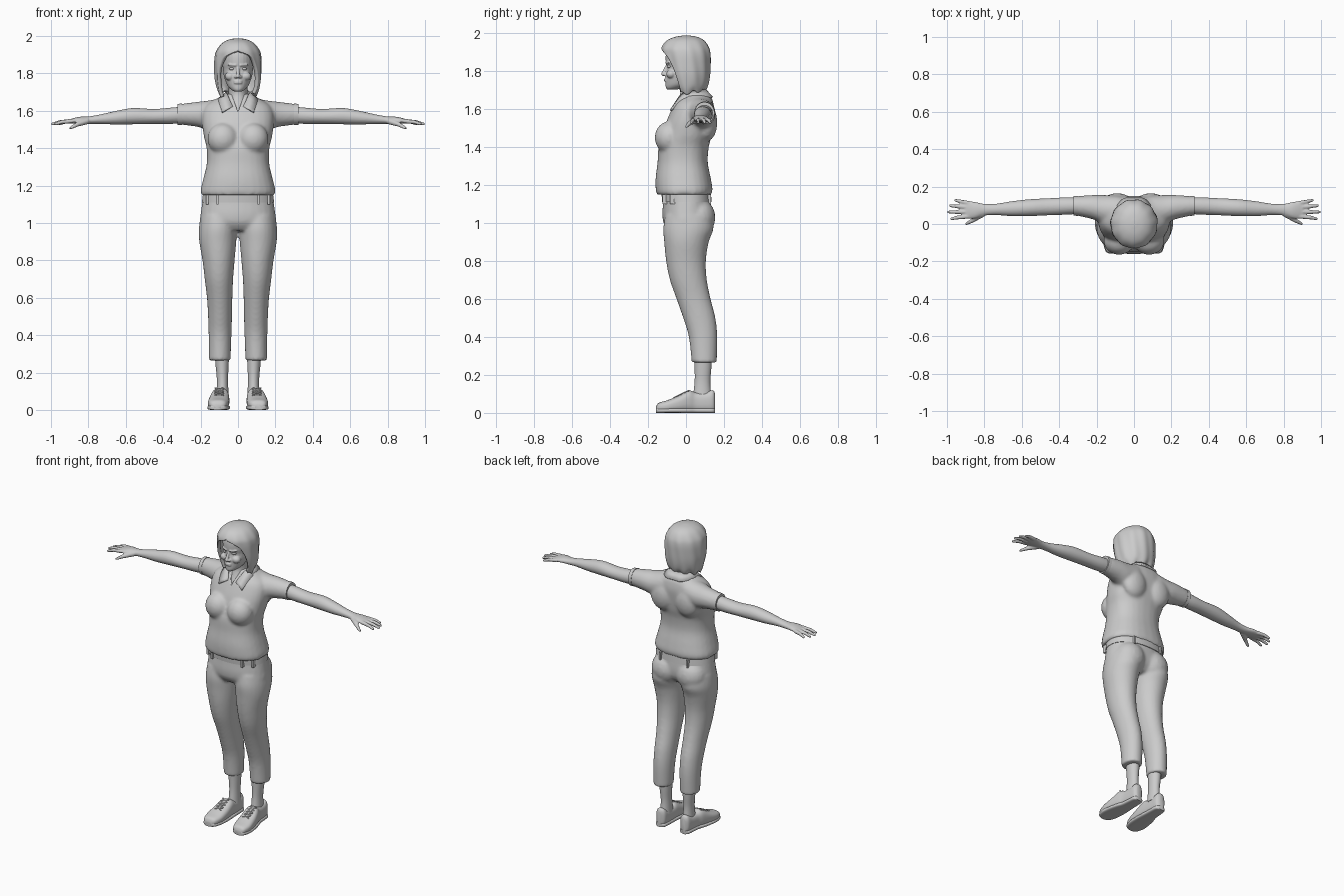
import bpy, bmesh, math
from mathutils import Vector, Matrix

cube = bpy.data.objects.get("Cube")
if cube:
    bpy.data.objects.remove(cube, do_unlink=True)

grey = bpy.data.materials.new("plain grey")
grey.use_nodes = True
tone = (0.6, 0.6, 0.6, 1)
grey.diffuse_color = tone
grey.node_tree.nodes["Principled BSDF"].inputs["Base Color"].default_value = tone
SIDES = (1, -1)


def spline(rows, steps=4):
    """Catmull-Rom interpolation through rows of numbers."""
    out = []
    for i in range(len(rows) - 1):
        a, b, c, d = (rows[min(max(i + k, 0), len(rows) - 1)] for k in (-1, 0, 1, 2))
        for s in range(steps):
            t = s / steps
            out.append([q + t / 2 * (r - p + t * (2 * p - 5 * q + 4 * r - s_ + t * (3 * (q - r) + s_ - p)))
                        for p, q, r, s_ in zip(a, b, c, d)])
    return out + [list(rows[-1])]


def loft(bm, axis, rows, side=1, n=28, power=1.0, caps=True):
    """Skin rounded sections; each row is position, low/high, low/high."""
    order = {"x": (0, 1, 2), "y": (1, 0, 2), "z": (2, 0, 1)}[axis]
    loops = []
    for pos, a0, a1, b0, b1 in spline(rows):
        ring = []
        for k in range(n):
            ang = math.tau * (k + 0.5) / n
            c, s = (math.copysign(abs(f(ang)) ** power, f(ang)) for f in (math.cos, math.sin))
            p = [0, 0, 0]
            for slot, value in zip(order, (pos, (a0 + a1 + (a1 - a0) * c) / 2, (b0 + b1 + (b1 - b0) * s) / 2)):
                p[slot] = value
            ring.append(bm.verts.new((p[0] * side, p[1], p[2])))
        loops.append(ring)
    for r, q in zip(loops, loops[1:]):
        for k in range(n):
            bm.faces.new((r[k], r[(k + 1) % n], q[(k + 1) % n], q[k]))
    if caps:
        bm.faces.new(loops[0])
        bm.faces.new(loops[-1])


def even(rows):
    """Rows of height, half width, front, back become full extents."""
    return [(z, -w, w, f, b) for z, w, f, b in rows]


def ball(bm, loc, size):
    mat = Matrix.Translation(loc) @ Matrix.Diagonal((*size, 1))
    bmesh.ops.create_uvsphere(bm, u_segments=20, v_segments=12, radius=1, matrix=mat)


def rod(bm, a, b, r0, r1):
    """Tapered rod with rounded ends."""
    a, b = Vector(a), Vector(b)
    turn = (b - a).to_track_quat("Z", "Y").to_matrix().to_4x4()
    bmesh.ops.create_cone(bm, cap_ends=True, segments=12, radius1=r0, radius2=r1, depth=(b - a).length,
                          matrix=Matrix.Translation((a + b) / 2) @ turn)
    for p, r in ((a, r0), (b, r1)):
        ball(bm, p, (r, r, r))


def finish(bm, name, voxel=0, rounds=3):
    bmesh.ops.recalc_face_normals(bm, faces=bm.faces)
    mesh = bpy.data.meshes.new(name)
    bm.to_mesh(mesh)
    bm.free()
    ob = bpy.data.objects.new(name, mesh)
    bpy.context.collection.objects.link(ob)
    mesh.materials.append(grey)
    bpy.ops.object.select_all(action="DESELECT")
    bpy.context.view_layer.objects.active = ob
    ob.select_set(True)
    bpy.ops.object.shade_smooth_by_angle(angle=math.radians(40))
    if voxel:
        fuse = ob.modifiers.new("fuse", "REMESH")
        fuse.mode, fuse.voxel_size, fuse.use_smooth_shade = "VOXEL", voxel, True
        soft = ob.modifiers.new("soften", "SMOOTH")
        soft.factor, soft.iterations = 0.5, rounds
    return ob


# Shirt: torso, bust, shoulder blades and sleeves fused together
bm = bmesh.new()
loft(bm, "z", even([(1.15, .2, -.155, .135), (1.18, .2, -.16, .14), (1.24, .185, -.16, .13),
                    (1.32, .167, -.15, .115), (1.4, .168, -.145, .12), (1.46, .182, -.125, .135),
                    (1.53, .192, -.105, .145), (1.59, .19, -.08, .15), (1.63, .17, -.06, .145),
                    (1.66, .125, -.035, .135), (1.69, .065, -.02, .11)]), power=.85)
for s in SIDES:
    ball(bm, (s * .08, -.09, 1.45), (.083, .075, .085))
    ball(bm, (s * .09, .11, 1.53), (.085, .055, .1))
    loft(bm, "x", [(.08, 0, .15, 1.52, 1.67), (.16, 0, .155, 1.5, 1.655),
                   (.22, .025, .155, 1.515, 1.648), (.32, .048, .148, 1.528, 1.635)], s)
shirt = finish(bm, "shirt", .01, 5)

# Neck opening cut into the shirt
bm = bmesh.new()
tri = [bm.verts.new(p) for p in ((0, -.25, 1.595), (.05, -.25, 1.73), (-.05, -.25, 1.73))]
face = bm.faces.new(tri)
grown = bmesh.ops.extrude_face_region(bm, geom=[face])
bmesh.ops.translate(bm, vec=(0, .25, 0), verts=[v for v in grown["geom"] if isinstance(v, bmesh.types.BMVert)])
cutter = finish(bm, "neck_opening_cutter")
cutter.hide_render = True
cutter.hide_set(True)
cut = shirt.modifiers.new("neck opening", "BOOLEAN")
cut.operation, cut.object = "DIFFERENCE", cutter

# Sleeve cuffs
for s, label in zip(SIDES, ("left", "right")):
    bm = bmesh.new()
    loft(bm, "x", [(.3, .043, .15, 1.524, 1.64), (.323, .045, .15, 1.525, 1.637)], s)
    finish(bm, label + "_sleeve_cuff")

# Folded collar, mirrored across the middle
bm = bmesh.new()
inner = spline([(.028, -.066, 1.625), (.056, -.02, 1.685), (.063, .05, 1.702), (.035, .098, 1.705), (0, .105, 1.705)])
outer = spline([(.085, -.085, 1.595), (.105, -.015, 1.655), (.105, .07, 1.668), (.06, .135, 1.665), (0, .142, 1.665)])
rails = [[bm.verts.new(p) for p in row] for row in (inner, outer)]
for k in range(len(inner) - 1):
    bm.faces.new((rails[0][k], rails[0][k + 1], rails[1][k + 1], rails[1][k]))
collar = finish(bm, "collar")
collar.modifiers.new("mirror", "MIRROR").use_clip = True
collar.modifiers.new("cloth", "SOLIDIFY").thickness = .01

# Trousers
bm = bmesh.new()
loft(bm, "z", even([(1.165, .182, -.125, .125), (1.12, .19, -.12, .13), (1.05, .2, -.125, .135),
                    (1, .204, -.118, .125), (.96, .17, -.09, .09)]), power=.9)
for s in SIDES:
    ball(bm, (s * .09, .065, 1.03), (.1, .09, .1))
    loft(bm, "z", [(1.04, .004, .2, -.11, .14), (.97, .004, .209, -.12, .145), (.9, .009, .207, -.115, .12),
                   (.8, .018, .19, -.105, .105), (.7, .026, .178, -.085, .11), (.6, .03, .166, -.05, .13),
                   (.5, .032, .16, -.015, .155), (.4, .035, .157, .015, .165), (.265, .04, .155, .03, .162)], s)
finish(bm, "trousers", .01, 4)

# Waistband with belt loops
bm = bmesh.new()
loft(bm, "z", even([(1.11, .194, -.126, .136), (1.16, .188, -.13, .132)]), power=.9)
finish(bm, "waistband")
bm = bmesh.new()
for s in SIDES:
    for x, y in ((.11, -.108), (.165, -.07), (.1, .118)):
        mat = Matrix.Translation((s * x, y, 1.125)) @ Matrix.Diagonal((.012, .03, .05, 1))
        bmesh.ops.create_cube(bm, size=1, matrix=mat)
finish(bm, "belt_loops")

for s, label in zip(SIDES, ("left", "right")):
    # Arm with palm, fingers and thumb
    bm = bmesh.new()
    loft(bm, "x", [(.28, .055, .14, 1.535, 1.625), (.36, .05, .142, 1.53, 1.617), (.45, .047, .138, 1.53, 1.61),
                   (.56, .042, .132, 1.528, 1.615), (.65, .042, .122, 1.527, 1.6), (.74, .048, .108, 1.53, 1.58),
                   (.8, .045, .108, 1.53, 1.57), (.85, .03, .118, 1.532, 1.568), (.9, .028, .124, 1.533, 1.555),
                   (.905, .04, .115, 1.538, 1.55)], s)
    for base, knuckle, tip in (((.89, .04), (.94, .035), (.975, .028)), ((.89, .065), (.95, .064), (.992, .064)),
                               ((.89, .09), (.945, .094), (.982, .098)), ((.885, .112), (.925, .12), (.955, .127))):
        for a, za, ra, b, zb, rb in ((base, 1.545, .012, knuckle, 1.541, .0105), (knuckle, 1.541, .0105, tip, 1.53, .008)):
            rod(bm, (s * a[0], a[1], za), (s * b[0], b[1], zb), ra, rb)
    rod(bm, (s * .81, .055, 1.545), (s * .86, .02, 1.527), .018, .012)
    rod(bm, (s * .86, .02, 1.527), (s * .895, .002, 1.508), .012, .008)
    finish(bm, label + "_arm", .005, 3)

    # Ankle
    bm = bmesh.new()
    loft(bm, "z", [(.34, .045, .128, .04, .14), (.24, .05, .12, .045, .134), (.16, .053, .113, .045, .128),
                   (.08, .05, .116, .035, .135)], s)
    finish(bm, label + "_ankle")

    # Shoe, sole and laces
    upper = [(-.158, .09, .13, .01, .03), (-.145, .066, .149, .004, .052), (-.1, .05, .161, .003, .066),
             (-.04, .046, .155, .003, .09), (.015, .048, .142, .003, .118), (.05, .05, .13, .003, .108),
             (.1, .052, .125, .003, .108), (.14, .056, .12, .003, .12), (.154, .075, .105, .01, .1)]
    bm = bmesh.new()
    loft(bm, "y", upper, s, power=.75)
    finish(bm, label + "_shoe")
    bm = bmesh.new()
    loft(bm, "y", [(y, x0 - .003, x1 + .003, 0, .026) for y, x0, x1, _, _ in upper], s, power=.6)
    finish(bm, label + "_sole")
    bm = bmesh.new()
    for k in range(4):
        y, z = -.065 + k * .02, .083 + k * .0095
        for a, b in ((0, .02), (.02, 0)):
            rod(bm, (s * .08, y + a, z + a / 2 - .004), (s * .122, y + b, z + b / 2 - .004), .004, .004)
    finish(bm, label + "_laces")

# Neck
bm = bmesh.new()
loft(bm, "z", even([(1.54, .09, -.06, .09), (1.6, .07, -.062, .1), (1.65, .055, -.042, .1),
                    (1.7, .05, -.03, .095), (1.77, .056, -.05, .095)]))
finish(bm, "neck")

# Head with nose, brow, cheeks and lips
bm = bmesh.new()
loft(bm, "z", even([(1.703, .018, -.098, -.05), (1.713, .036, -.106, -.01), (1.735, .056, -.108, .04),
                    (1.78, .074, -.108, .09), (1.82, .08, -.1, .1), (1.85, .083, -.107, .108),
                    (1.9, .084, -.105, .108), (1.94, .075, -.085, .095), (1.965, .035, -.04, .05)]))
rod(bm, (0, -.1, 1.83), (0, -.12, 1.785), .007, .011)
for s in SIDES:
    ball(bm, (s * .012, -.11, 1.782), (.01, .011, .008))
    ball(bm, (s * .042, -.078, 1.785), (.028, .026, .024))
    rod(bm, (s * .015, -.104, 1.844), (s * .05, -.089, 1.847), .006, .005)
for z in (1.749, 1.758):
    ball(bm, (0, -.104, z), (.023, .012, .0055))
finish(bm, "head", .004, 2)
bm = bmesh.new()
for s in SIDES:
    ball(bm, (s * .033, -.088, 1.825), (.014, .012, .008))
finish(bm, "eyes")

# Bobbed hair: a shell left open around the face
bm = bmesh.new()
styles = spline([(1.685, .098, -.085, .1, 68), (1.72, .113, -.1, .115, 66), (1.78, .124, -.115, .126, 60),
                 (1.84, .126, -.125, .13, 50), (1.89, .124, -.13, .13, 34), (1.925, .114, -.128, .122, 0),
                 (1.96, .087, -.102, .098, 0), (1.98, .052, -.06, .062, 0), (1.988, .012, -.012, .016, 0)])
cols, grid = 72, []
for z, w, front, back, gap in styles:
    row, gap = [], math.radians(max(gap, 0))
    drop = max(0, (1.76 - z) / .075)
    for k in range(cols + 1):
        ang = gap + (math.tau - 2 * gap) * k / cols
        lock = 1 + .016 * math.sin(ang * 11 + z * 14) * min(1, (1.99 - z) * 12)
        y = (front + back) / 2 - (back - front) / 2 * math.cos(ang) * lock
        fall = drop * (.009 * math.sin(ang * 9) + .012 * math.cos(ang))
        row.append(bm.verts.new((w * math.sin(ang) * lock, y, z - fall)))
    grid.append(row)
for r, q in zip(grid, grid[1:]):
    for k in range(cols):
        bm.faces.new((r[k], r[k + 1], q[k + 1], q[k]))
bm.faces.new(grid[-1][:-1])
bmesh.ops.remove_doubles(bm, verts=bm.verts, dist=.0001)
hair = finish(bm, "hair")
shell = hair.modifiers.new("thickness", "SOLIDIFY")
shell.thickness, shell.offset = .02, -1
